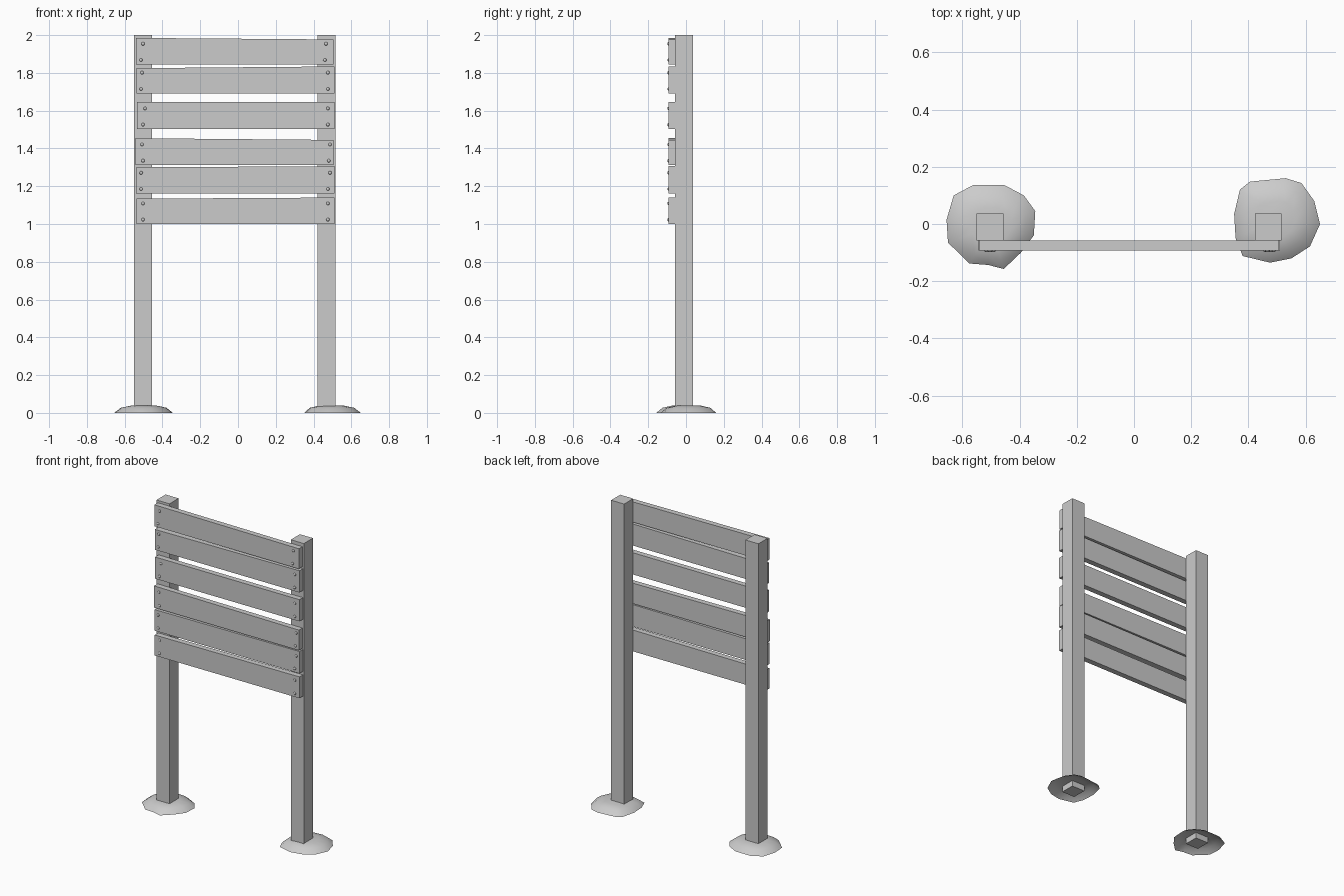
import bpy, bmesh
from mathutils import Vector

if "Cube" in bpy.data.objects:
    bpy.data.objects.remove(bpy.data.objects["Cube"])

FRONT, BACK = -0.093, -0.057   # plank faces


def make_object(name, bm):
    bmesh.ops.recalc_face_normals(bm, faces=bm.faces)
    mesh = bpy.data.meshes.new(name)
    bm.to_mesh(mesh)
    bm.free()
    ob = bpy.data.objects.new(name, mesh)
    bpy.context.collection.objects.link(ob)
    return ob


def prism(name, outline, y0, y1):
    """Extrude an (x, z) outline along y."""
    bm = bmesh.new()
    face = bm.faces.new([bm.verts.new((x, y0, z)) for x, z in outline])
    ext = bmesh.ops.extrude_face_region(bm, geom=[face])
    bmesh.ops.translate(bm, vec=(0, y1 - y0, 0),
                        verts=[v for v in ext["geom"] if isinstance(v, bmesh.types.BMVert)])
    return make_object(name, bm)


def mound(name, outline):
    """Low earth mound, open underneath: shrinking rings closed by a cap."""
    bm = bmesh.new()
    n = len(outline)
    c = sum((Vector(p) for p in outline), Vector((0, 0))) / n
    rings = []
    for scale, z in ((1, 0), (0.78, 0.027), (0.45, 0.038)):
        rings.append([bm.verts.new((*(c + (Vector(p) - c) * scale), z)) for p in outline])
    for a, b in zip(rings, rings[1:]):
        for i in range(n):
            j = (i + 1) % n
            bm.faces.new((a[i], a[j], b[j], b[i]))
    bm.faces.new(rings[-1])
    ob = make_object(name, bm)
    # open shell: make the cap face up
    if ob.data.polygons[-1].normal.z < 0:
        ob.data.flip_normals()
    ob.data.shade_smooth()


def nail(name, x, z):
    """Small domed nail head on the plank front."""
    bm = bmesh.new()
    bmesh.ops.create_uvsphere(bm, u_segments=8, v_segments=6, radius=0.009)
    for v in bm.verts:
        v.co = (x + v.co.x, FRONT + v.co.y * 0.6, z + v.co.z)
    make_object(name, bm).data.shade_smooth()


# Posts
for name, x0, x1 in (("left_post", -0.55, -0.456), ("right_post", 0.422, 0.516)):
    prism(name, [(x0, 0), (x1, 0), (x1, 2), (x0, 2)], BACK, 0.037)

# Earth mounds around the post feet
mound("left_mound", [(-.56, .137), (-.455, .137), (-.385, .1), (-.345, .045),
                     (-.35, -.04), (-.395, -.1), (-.455, -.157), (-.51, -.143),
                     (-.575, -.138), (-.65, -.065), (-.655, .015), (-.63, .1)])
mound("right_mound", [(.405, .148), (.53, .16), (.585, .143), (.63, .08),
                      (.65, 0), (.615, -.078), (.55, -.12), (.475, -.135),
                      (.38, -.112), (.355, -.05), (.35, .035), (.37, .12)])

# Planks: x left, x right, bottom z, top z at left, top z at right
planks = [(-.54, .506, 1.845, 1.985, 1.977),
          (-.537, .51, 1.692, 1.825, 1.834),
          (-.535, .51, 1.503, 1.645, 1.645),
          (-.543, .506, 1.312, 1.454, 1.445),
          (-.54, .51, 1.162, 1.3, 1.306),
          (-.538, .51, 1.0, 1.134, 1.14)]
# Nail x positions per plank: left top, left bottom, right top, right bottom
nails = [(-.503, -.514, .466, .46), (-.508, -.513, .476, .476),
         (-.492, -.503, .476, .476), (-.508, -.503, .487, .481),
         (-.513, -.513, .487, .476), (-.503, -.503, .476, .476)]
for i, (p, xs) in enumerate(zip(planks, nails), 1):
    x0, x1, z, tl, tr = p
    prism(f"plank_{i}", [(x0, z), (x1, z), (x1, tr), (x0, tl)], FRONT, BACK)
    for k, x in enumerate(xs):
        nail(f"nail_{i}_{k + 1}", x, z + (0.023 if k % 2 else 0.109))
